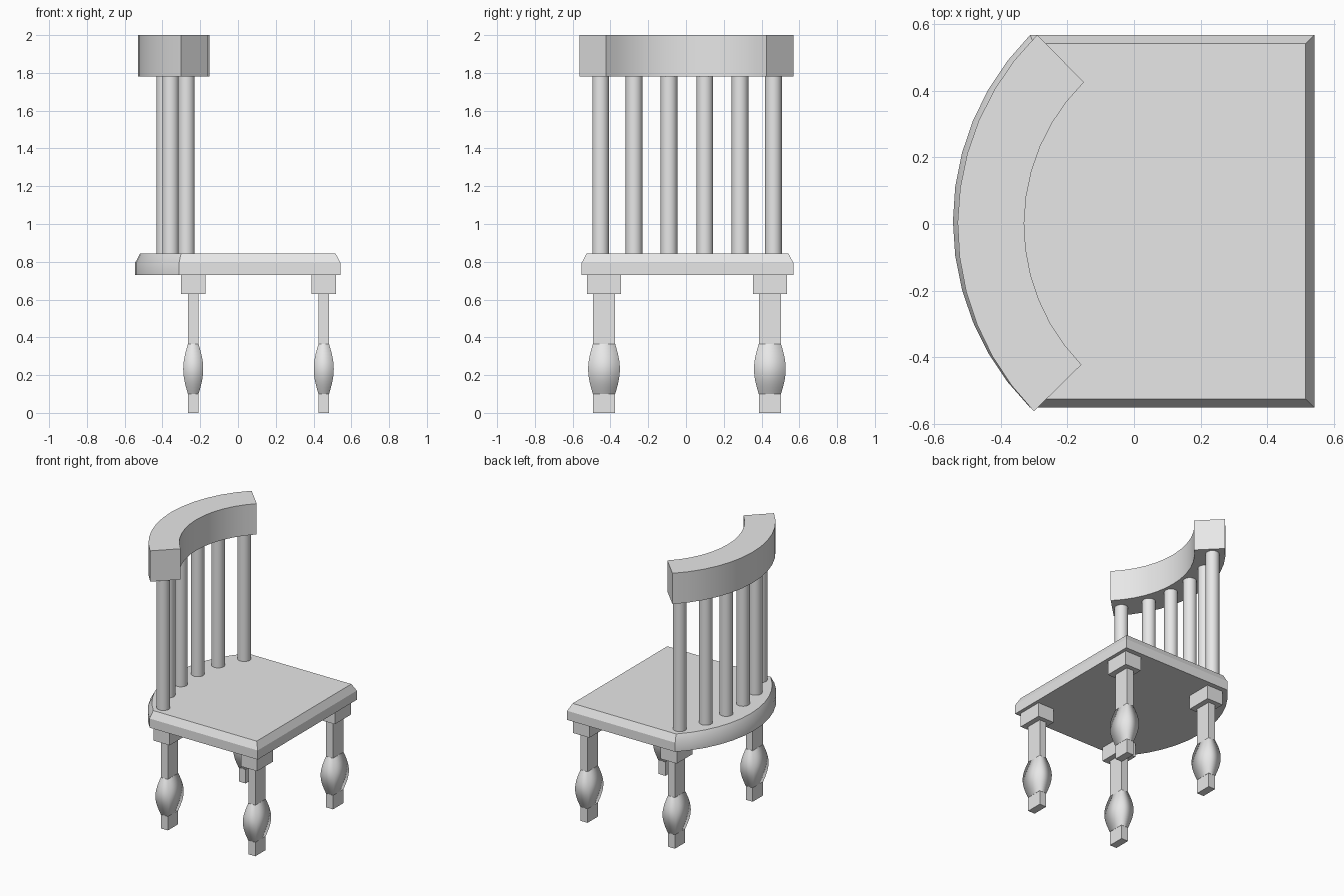
import bpy
import bmesh
from math import sin, cos, pi, radians, asin

cube = bpy.data.objects.get("Cube")
if cube:
    bpy.data.objects.remove(cube, do_unlink=True)

grey = bpy.data.materials.new("plain grey")
grey.use_nodes = True
grey.diffuse_color = (0.8, 0.8, 0.8, 1)
grey.node_tree.nodes["Principled BSDF"].inputs["Base Color"].default_value = (0.8, 0.8, 0.8, 1)


def loft(name, rings, smooth=lambda i: False):
    """Skin equal rings of points, cap both ends; smooth(i) picks round side columns."""
    bm = bmesh.new()
    loops = [[bm.verts.new(p) for p in ring] for ring in rings]
    n = len(loops[0])
    for low, high in zip(loops, loops[1:]):
        for i in range(n):
            j = (i + 1) % n
            bm.faces.new((low[i], low[j], high[j], high[i])).smooth = smooth(i)
    bm.faces.new(loops[0][::-1])
    bm.faces.new(loops[-1])
    bmesh.ops.recalc_face_normals(bm, faces=bm.faces)
    mesh = bpy.data.meshes.new(name)
    bm.to_mesh(mesh)
    bm.free()
    mesh.materials.append(grey)
    obj = bpy.data.objects.new(name, mesh)
    bpy.context.collection.objects.link(obj)
    return obj


def arc(cx, cy, r, start, end, steps):
    angles = [start + (end - start) * k / steps for k in range(steps + 1)]
    return [(cx + r * cos(a), cy + r * sin(a)) for a in angles]


def rect(x, y, hx, hy, z):
    return [(x + sx * hx, y + sy * hy, z) for sx, sy in ((-1, -1), (1, -1), (1, 1), (-1, 1))]


STEPS = 12


# Seat: straight front and sides, round rear edge, bevelled top
def seat_ring(z, inset):
    r, half, front = 0.792 - inset, 0.56 - inset, 0.542 - inset
    sweep = asin(half / r)
    outline = arc(0.248, 0.008, r, pi - sweep, pi + sweep, STEPS)
    outline += [(front, 0.008 - half), (front, 0.008 + half)]
    return [(x, y, z) for x, y in outline]


loft("seat", [seat_ring(0.73, 0), seat_ring(0.795, 0), seat_ring(0.845, 0.026)],
     lambda i: i < STEPS)

# Curved top rail of the backrest
outer = arc(0.27, -0.002, 0.8, radians(134.5), radians(224.5), STEPS)
inner = arc(0.27, -0.002, 0.6, radians(224.5), radians(134.5), STEPS)
loft("top_rail", [[(x, y, z) for x, y in outer + inner] for z in (1.78, 2.0)],
     lambda i: i not in (STEPS, 2 * STEPS + 1))

# Backrest spindles
SPINDLES = ((-0.273, -0.452), (-0.357, -0.275), (-0.388, -0.09),
            (-0.388, 0.1), (-0.357, 0.286), (-0.275, 0.463))
for k, (x, y) in enumerate(SPINDLES):
    circle = arc(x, y, 0.044, 0, 2 * pi, 32)[:-1]
    loft(f"spindle_{k + 1}", [[(px, py, z) for px, py in circle] for z in (0.83, 1.79)],
         lambda i: True)

# Legs: block under the seat, flat post, swelling and foot
BULGE_LOW, BULGE_HIGH, RINGS = 0.1, 0.365, 16
for end, x in (("back", -0.237), ("front", 0.454)):
    for side, y in (("a", -0.434), ("b", 0.444)):
        tag = f"{end}_leg_{side}"
        loft(tag + "_block", [rect(x, y, 0.064, 0.09, z) for z in (0.63, 0.735)])
        loft(tag + "_post", [rect(x, y, 0.027, 0.058, z) for z in (0.36, 0.635)])
        loft(tag + "_foot", [rect(x, y, 0.027, 0.058, z) for z in (0, 0.105)])
        swell = []
        for k in range(RINGS + 1):
            t = k / RINGS
            grow = 0.025 * sin(pi * t)
            swell.append(rect(x, y, 0.028 + grow, 0.059 + grow,
                              BULGE_LOW + (BULGE_HIGH - BULGE_LOW) * t))
        loft(tag + "_swelling", swell, lambda i: True)
